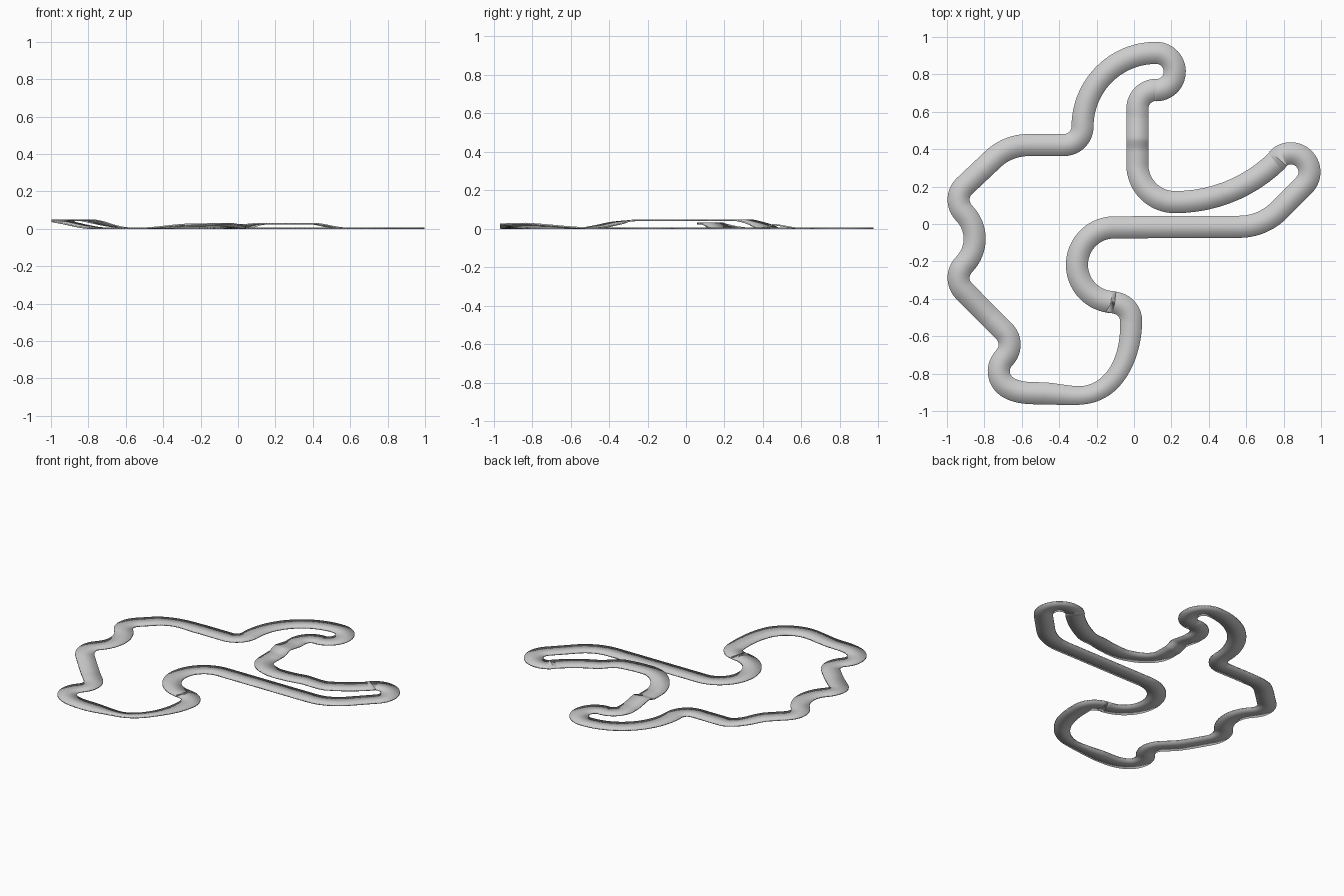
import bpy, bmesh, math
from mathutils import Vector

if "Cube" in bpy.data.objects:
    bpy.data.objects.remove(bpy.data.objects["Cube"])

STEP, THICK = 0.012, 0.008


def arc(cx, cy, r, a0, a1):
    n = max(8, int(abs(a1 - a0) / 4))
    angles = [math.radians(a0 + (a1 - a0) * i / n) for i in range(n + 1)]
    return [Vector((cx + r * math.cos(a), cy + r * math.sin(a))) for a in angles]


def bezier(*pts):
    p = [Vector(q) for q in pts]
    out = []
    for i in range(25):
        t = i / 24
        s = 1 - t
        out.append(p[0] * s**3 + p[1] * 3 * s * s * t + p[2] * 3 * s * t * t + p[3] * t**3)
    return out


# Centreline: bends in driving order, joined by straights
bends = [
    arc(0.563, 0.285, 0.30, -90, -45),
    arc(0.838, 0.278, 0.10, -45, 135),
    arc(0.22, 0.897, 0.78, -45, -90),
    arc(0.218, 0.317, 0.20, -90, -180),
    arc(0.118, 0.617, 0.10, 180, 90),
    arc(0.118, 0.815, 0.10, -90, 90),
    arc(0.118, 0.522, 0.393, 90, 180),
    arc(-0.375, 0.522, 0.10, 0, -90),
    arc(-0.565, 0.147, 0.275, 90, 135),
    arc(-0.838, 0.13, 0.10, 135, 225),
    arc(-1.047, -0.079, 0.195, 45, -45),
    arc(-0.838, -0.288, 0.10, 135, 225),
    arc(-0.765, -0.645, 0.10, 45, -45),
    arc(-0.623, -0.787, 0.10, 135, 240),
    bezier((-0.673, -0.874), (-0.63, -0.899), (-0.58, -0.905), (-0.52, -0.905)),
    bezier((-0.52, -0.905), (-0.43, -0.905), (-0.38, -0.917), (-0.30, -0.917)),
    bezier((-0.30, -0.917), (-0.12, -0.917), (-0.015, -0.739), (-0.015, -0.52)),
    arc(-0.115, -0.52, 0.10, 0, 90),
    arc(-0.105, -0.218, 0.20, -90, -270),
]
raw = [p for b in bends for p in b]
raw.append(raw[0].copy())

# Even resampling along the loop
path, carry = [], 0.0
for a, b in zip(raw, raw[1:]):
    length = (b - a).length
    while carry < length:
        path.append(a.lerp(b, carry / length))
        carry += STEP
    carry -= length
if (path[-1] - path[0]).length < STEP * 0.5:
    path.pop()
N = len(path)

# Elevation keys: x, y, height, width, bank (right side up)
keys = [
    (0.56, -0.015, 0, 0.118, 0),
    (0.54, 0.186, 0, 0.118, 0),
    (0.40, 0.138, 0.024, 0.118, 0),
    (0.14, 0.13, 0.024, 0.118, 0),
    (0.018, 0.31, 0, 0.118, 0),
    (0.018, 0.39, 0, 0.118, 0),
    (0.018, 0.46, 0.018, 0.118, 0),
    (0.018, 0.57, 0, 0.118, 0),
    (-0.60, 0.42, 0, 0.118, 0),
    (-0.81, 0.29, 0.042, 0.118, 0),
    (-0.925, -0.25, 0.042, 0.118, 0),
    (-0.77, -0.50, 0, 0.118, 0),
    (-0.48, -0.905, 0, 0.118, 0),
    (-0.27, -0.917, 0.012, 0.098, 0.008),
    (-0.09, -0.80, 0.016, 0.102, 0.008),
    (-0.015, -0.50, 0, 0.118, 0),
]
marks = []
for x, y, *vals in keys:
    i = min(range(N), key=lambda k: (path[k] - Vector((x, y))).length)
    marks.append((i, vals))
marks.append((marks[0][0] + N, marks[0][1]))


def settings(i):
    if i < marks[0][0]:
        i += N
    for (i0, v0), (i1, v1) in zip(marks, marks[1:]):
        if i0 <= i <= i1:
            t = (i - i0) / max(1, i1 - i0)
            t = 0.5 * t + 0.5 * t * t * (3 - 2 * t)
            return [p + (q - p) * t for p, q in zip(v0, v1)]
    return marks[0][1]


# Road: thin rectangular section swept around the loop
bm = bmesh.new()
rings = []
for i, p in enumerate(path):
    z, width, bank = settings(i)
    d = (path[(i + 1) % N] - path[i - 1]).normalized()
    side = Vector((d.y, -d.x)) * width / 2
    l, r = p - side, p + side
    rings.append([bm.verts.new(c) for c in (
        (l.x, l.y, z - bank), (r.x, r.y, z + bank),
        (r.x, r.y, z + bank + THICK), (l.x, l.y, z - bank + THICK))])
for i in range(N):
    a, b = rings[i], rings[(i + 1) % N]
    for k in range(4):
        m = (k + 1) % 4
        bm.faces.new((a[k], a[m], b[m], b[k]))
bmesh.ops.recalc_face_normals(bm, faces=bm.faces)
for f in bm.faces:
    f.smooth = True
mesh = bpy.data.meshes.new("race_track_road")
bm.to_mesh(mesh)
bm.free()
road = bpy.data.objects.new("race_track_road", mesh)
bpy.context.collection.objects.link(road)
